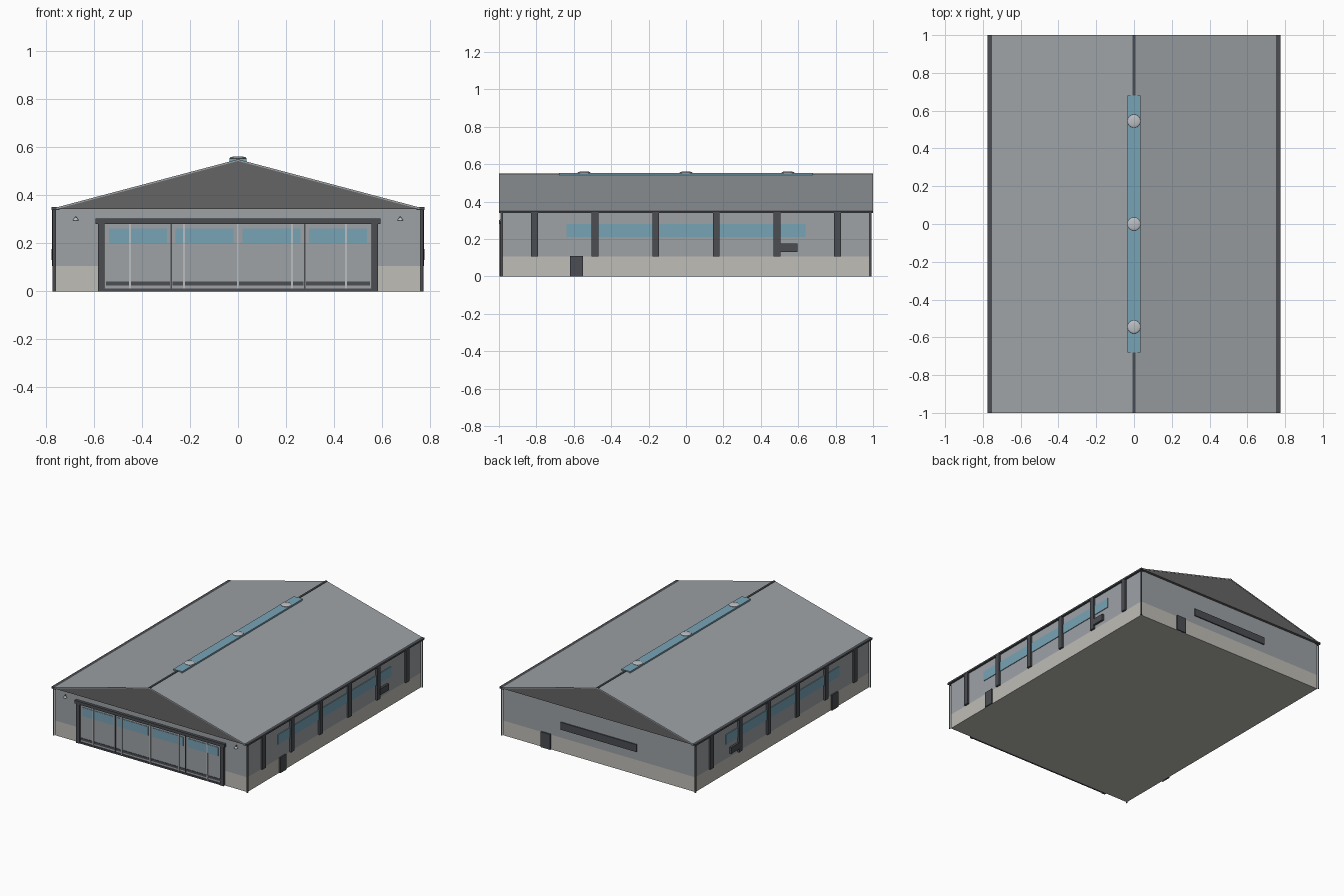
import bpy
from math import radians

if "Cube" in bpy.data.objects:
    bpy.data.objects.remove(bpy.data.objects["Cube"])


def mat(name, r, g, b):
    m = bpy.data.materials.new(name)
    m.diffuse_color = (r, g, b, 1)
    m.use_nodes = True
    m.node_tree.nodes["Principled BSDF"].inputs["Base Color"].default_value = m.diffuse_color
    return m


DARK = mat("dark_metal", 0.07, 0.075, 0.085)
GABLE = mat("gable_grey", 0.13, 0.13, 0.13)
GLASS = mat("glass_blue", 0.19, 0.37, 0.47)
STONE = mat("plinth_stone", 0.52, 0.51, 0.47)
PANEL = mat("panel_grey", 0.34, 0.36, 0.38)
LIGHT = mat("light_metal", 0.5, 0.52, 0.54)


def mesh_object(name, verts, faces, material):
    me = bpy.data.meshes.new(name)
    me.from_pydata(verts, [], faces)
    ob = bpy.data.objects.new(name, me)
    bpy.context.collection.objects.link(ob)
    me.materials.append(material)
    return ob


def prism(name, profile, y0, y1, material):
    """Extrude an x-z profile along y."""
    n = len(profile)
    verts = [(x, y, z) for y in (y0, y1) for x, z in profile]
    faces = [tuple(range(n)), tuple(reversed(range(n, 2 * n)))]
    faces += [(i, i + n, (i + 1) % n + n, (i + 1) % n) for i in range(n)]
    return mesh_object(name, verts, faces, material)


def box(name, x0, x1, y0, y1, z0, z1, material):
    if x0 > x1:
        x0, x1 = x1, x0
    return prism(name, [(x0, z0), (x1, z0), (x1, z1), (x0, z1)], y0, y1, material)


def finish(name, material, smooth=True):
    ob = bpy.context.object
    ob.name = name
    ob.data.materials.append(material)
    if smooth:
        bpy.ops.object.shade_smooth_by_angle(angle=radians(40))
    return ob


def cylinder(name, r, depth, loc, material, r2=None):
    bpy.ops.mesh.primitive_cone_add(vertices=16, radius1=r, radius2=r if r2 is None else r2,
                                    depth=depth, location=loc)
    return finish(name, material)


# Hall body: stone plinth below, sheet wall above
box("plinth", -0.76, 0.76, -0.98, 0.98, 0, 0.105, STONE)
box("upper_wall", -0.76, 0.76, -0.98, 0.98, 0.105, 0.345, PANEL)

# Roof: dark gable body, two pale sheets, ridge cap
prism("gable_body", [(-0.76, 0.342), (0.76, 0.342), (0, 0.544)], -0.998, 0.998, GABLE)
for s, side in ((-1, "left"), (1, "right")):
    prism(side + "_roof_sheet", [(0, 0.542), (s * 0.755, 0.342), (s * 0.755, 0.349), (0, 0.549)],
          -1, 1, PANEL)
box("ridge_cap", -0.007, 0.007, -1, 1, 0.543, 0.551, DARK)

# Ridge skylight with three roof vents
box("ridge_skylight", -0.035, 0.035, -0.68, 0.68, 0.541, 0.552, GLASS)
for i, y in enumerate((-0.545, 0, 0.545)):
    cylinder(f"vent_collar_{i}", 0.025, 0.006, (0, y, 0.553), LIGHT)
    bpy.ops.mesh.primitive_uv_sphere_add(segments=24, ring_count=12, radius=0.035, location=(0, y, 0.554))
    bpy.context.object.scale.z = 0.22
    finish(f"roof_vent_{i}", LIGHT)

# Long sides, mirrored
for s, side in ((-1, "left"), (1, "right")):
    box(side + "_gutter", s * 0.742, s * 0.775, -1, 1, 0.338, 0.35, DARK)
    box(side + "_window_strip", s * 0.755, s * 0.765, -0.64, 0.64, 0.21, 0.28, GLASS)
    for i in range(6):
        y = (i - 2.5) * 0.324
        box(f"{side}_pilaster_{i}", s * 0.755, s * 0.774, y - 0.018, y + 0.018, 0.105, 0.342, DARK)
    box(side + "_side_door", s * 0.755, s * 0.77, -0.62, -0.55, 0, 0.11, DARK)
    box(side + "_wall_unit", s * 0.755, s * 0.775, 0.5, 0.595, 0.13, 0.175, DARK)
    for y in (-0.987, 0.987):
        cylinder(side + "_downpipe", 0.006, 0.342, (s * 0.765, y, 0.171), DARK)

# Hangar door frame
box("door_header", -0.592, 0.592, -1, -0.975, 0.28, 0.302, DARK)
for s, side in ((-1, "left"), (1, "right")):
    box(side + "_door_post", s * 0.555, s * 0.582, -0.997, -0.975, 0, 0.285, DARK)

# Four sliding panels, each with a high window and bottom rail
W = 0.2775
for i in range(4):
    x0 = -2 * W + i * W
    x1 = x0 + W
    box(f"door_panel_{i}", x0, x1, -0.987, -0.975, 0.002, 0.28, PANEL)
    box(f"door_window_{i}", x0 + 0.018, x1 - 0.018, -0.990, -0.985, 0.2, 0.262, GLASS)
    box(f"door_bottom_rail_{i}", x0 + 0.005, x1 - 0.005, -0.990, -0.985, 0.025, 0.041, DARK)
box("door_floor_track", -0.555, 0.555, -0.993, -0.985, 0, 0.012, DARK)
for x in (-W, W):
    box("door_seam", x - 0.003, x + 0.003, -0.992, -0.985, 0.01, 0.28, DARK)
for i in range(5):
    x = (i - 2) * 0.225
    box(f"door_stiffener_{i}", x - 0.004, x + 0.004, -0.993, -0.985, 0.005, 0.28, LIGHT)

# Front wall lamps
for s, side in ((-1, "left"), (1, "right")):
    x = s * 0.675
    box(side + "_lamp_arm", x - 0.003, x + 0.003, -0.989, -0.975, 0.306, 0.312, DARK)
    cylinder(side + "_lamp_shade", 0.013, 0.013, (x, -0.987, 0.301), LIGHT, r2=0.004)

# Back wall
box("back_door", 0.38, 0.455, 0.975, 0.99, 0, 0.11, DARK)
box("back_window_strip", -0.3, 0.3, 0.975, 0.988, 0.165, 0.218, DARK)
